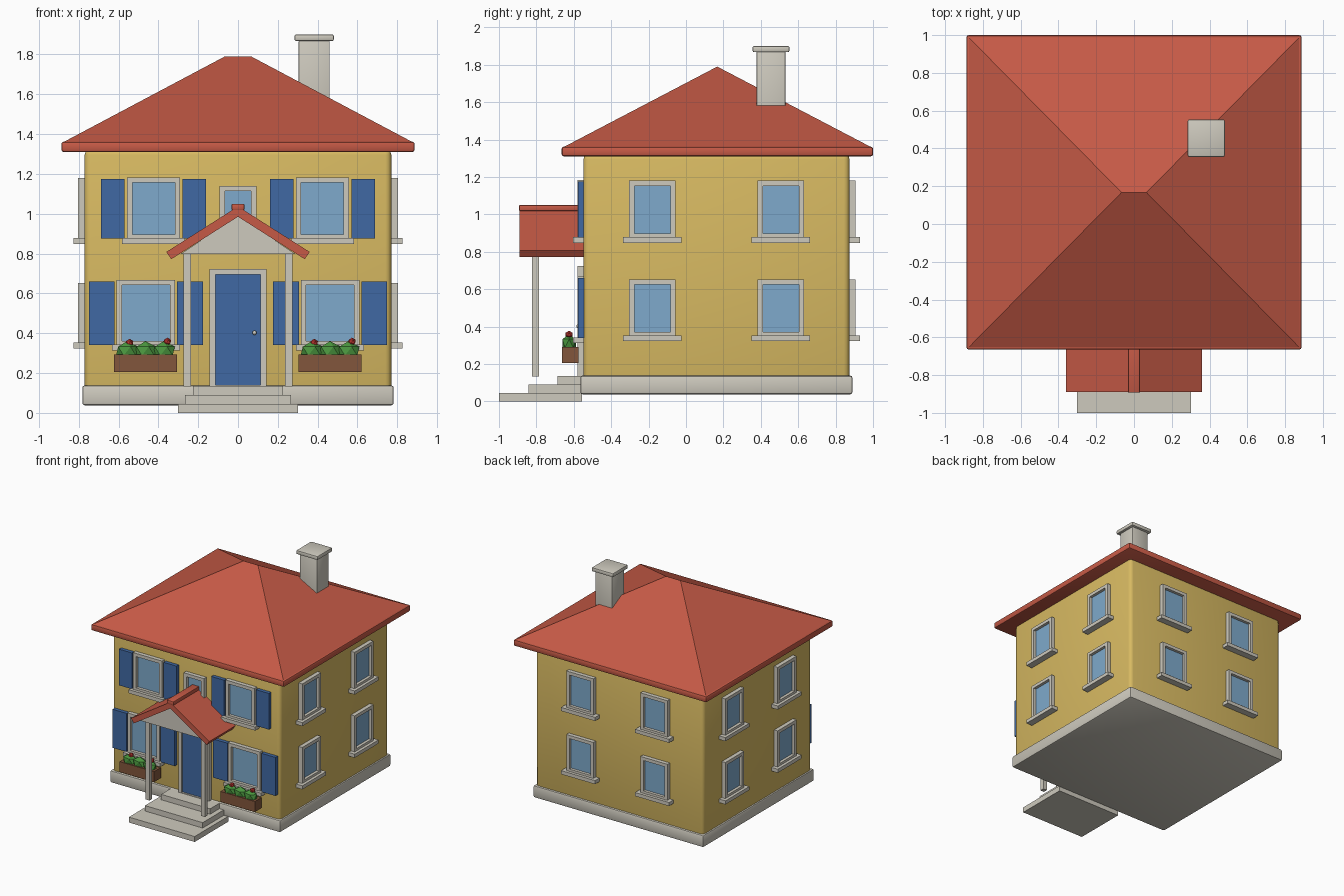
import bpy, bmesh, math
from mathutils import Matrix, Vector

if "Cube" in bpy.data.objects:
    bpy.data.objects.remove(bpy.data.objects["Cube"])


def lin(c):
    c /= 255
    return c / 12.92 if c <= 0.04045 else ((c + 0.055) / 1.055) ** 2.4


def material(name, r, g, b):
    m = bpy.data.materials.new(name)
    m.diffuse_color = (lin(r), lin(g), lin(b), 1)
    m.use_nodes = True
    m.node_tree.nodes["Principled BSDF"].inputs["Base Color"].default_value = m.diffuse_color
    return m


YELLOW = material("wall_yellow", 216, 186, 98)
RED = material("roof_red", 198, 90, 70)
STONE = material("pale_stone", 206, 202, 190)
GLASS = material("glass_blue", 126, 170, 204)
BLUE = material("paint_blue", 64, 105, 164)
BROWN = material("box_brown", 130, 86, 60)
GREEN = material("leaf_green", 74, 150, 62)
FLOWER = material("flower_red", 192, 54, 48)


def finish(name, bm, mat, smooth=False):
    bmesh.ops.recalc_face_normals(bm, faces=bm.faces[:])
    me = bpy.data.meshes.new(name)
    bm.to_mesh(me)
    bm.free()
    me.materials.append(mat)
    ob = bpy.data.objects.new(name, me)
    bpy.context.collection.objects.link(ob)
    if smooth:
        bpy.ops.object.select_all(action='DESELECT')
        ob.select_set(True)
        bpy.context.view_layer.objects.active = ob
        bpy.ops.object.shade_smooth_by_angle(angle=math.radians(40))
    return ob


def boxes(name, mat, *bounds, bevel=0, segs=2):
    """One object from boxes given as (x0, x1, y0, y1, z0, z1)."""
    bm = bmesh.new()
    for x0, x1, y0, y1, z0, z1 in bounds:
        centre = Vector((x0 + x1, y0 + y1, z0 + z1)) / 2
        size = (abs(x1 - x0), abs(y1 - y0), abs(z1 - z0), 1)
        bmesh.ops.create_cube(bm, size=1, matrix=Matrix.Translation(centre) @ Matrix.Diagonal(size))
    if bevel:
        bmesh.ops.bevel(bm, geom=bm.edges[:], offset=bevel, segments=segs, profile=0.5, affect='EDGES')
    return finish(name, bm, mat, bool(bevel))


def prism(name, mat, profile, y0, y1):
    """Extrude an (x, z) profile along y."""
    bm = bmesh.new()
    face = bm.faces.new([bm.verts.new((x, y0, z)) for x, z in profile])
    new = bmesh.ops.extrude_face_region(bm, geom=[face])["geom"]
    bmesh.ops.translate(bm, vec=(0, y1 - y0, 0), verts=[v for v in new if isinstance(v, bmesh.types.BMVert)])
    return finish(name, bm, mat)


# Wall planes
WX, YF, YB = 0.77, -0.548, 0.874


def on_wall(side, u0, u1, d0, d1, z0, z1):
    """Box on a wall: u along it, d outward from it."""
    if side == "front":
        return (u0, u1, YF - d1, YF - d0, z0, z1)
    if side == "back":
        return (u0, u1, YB + d0, YB + d1, z0, z1)
    s = 1 if side == "right" else -1
    return (s * (WX + d0), s * (WX + d1), u0, u1, z0, z1)


def frame(name, side, u0, u1, z0, z1, t):
    boxes(name, STONE,
          on_wall(side, u0, u0 + t, -0.01, 0.033, z0, z1),
          on_wall(side, u1 - t, u1, -0.01, 0.033, z0, z1),
          on_wall(side, u0 + t, u1 - t, -0.01, 0.033, z1 - t, z1),
          on_wall(side, u0 + t, u1 - t, -0.01, 0.033, z0, z0 + t))


def window(name, side, c, w, z0, z1, sill=0.033):
    h, t = w / 2, 0.027
    frame(name + "_frame", side, c - h, c + h, z0, z1, t)
    boxes(name + "_glass", GLASS, on_wall(side, c - h + t, c + h - t, 0, 0.009, z0 + t, z1 - t))
    if sill:
        boxes(name + "_sill", STONE, on_wall(side, c - h - sill, c + h + sill, -0.01, 0.057, z0 - 0.022, z0 + 0.008))


# House body and plinth
boxes("walls", YELLOW, (-WX, WX, YF, YB, 0.042, 1.325), bevel=0.03, segs=3)
boxes("plinth", STONE, (-0.782, 0.782, -0.565, 0.89, 0.038, 0.138), bevel=0.012)

# Hipped roof with eave slab
boxes("eave_slab", RED, (-0.887, 0.887, -0.665, 1.0, 1.31, 1.362), bevel=0.012)
bm = bmesh.new()
low = [bm.verts.new((x, y, 1.358)) for x, y in ((-.88, -.658), (.88, -.658), (.88, .993), (-.88, .993))]
ridge = [bm.verts.new((x, 0.167, 1.79)) for x in (-0.066, 0.066)]
for f in ((low[0], low[1], ridge[1], ridge[0]), (low[2], low[3], ridge[0], ridge[1]),
          (low[1], low[2], ridge[1]), (low[3], low[0], ridge[0]), low):
    bm.faces.new(f)
finish("hip_roof", bm, RED)

# Chimney
boxes("chimney", STONE, (0.305, 0.46, 0.377, 0.532, 1.4, 1.87), bevel=0.005)
boxes("chimney_cap", STONE, (0.284, 0.481, 0.356, 0.553, 1.867, 1.9), bevel=0.008)

# Front windows with shutters
for s, tag in ((-1, "left"), (1, "right")):
    for level, c, w, z0, z1, a, b in (("upper", 0.424, 0.267, 0.87, 1.183, 0.16, 0.278),
                                      ("lower", 0.4625, 0.294, 0.335, 0.668, 0.177, 0.306)):
        name = f"front_{level}_{tag}"
        window(name, "front", s * c, w, z0, z1, sill=0.024)
        for k, (u0, u1) in enumerate(((a, b), (2 * c - b, 2 * c - a))):
            boxes(f"{name}_shutter_{k + 1}", BLUE,
                  on_wall("front", min(s * u0, s * u1), max(s * u0, s * u1), -0.01, 0.03, z0 + 0.005, z1 - 0.008))
window("front_middle", "front", 0, 0.186, 0.88, 1.14, sill=0)

# Side and back windows
for side, centres in (("right", (-0.18, 0.507)), ("left", (-0.18, 0.507)), ("back", (-0.34, 0.34))):
    for k, c in enumerate(centres):
        for level, z0, z1 in (("upper", 0.87, 1.18), ("lower", 0.345, 0.652)):
            window(f"{side}_{level}_window_{k + 1}", side, c, 0.247, z0, z1)

# Door
frame("door_frame", "front", -0.142, 0.142, 0.11, 0.723, 0.029)
boxes("door", BLUE, on_wall("front", -0.113, 0.113, 0, 0.018, 0.135, 0.694))
bm = bmesh.new()
bmesh.ops.create_uvsphere(bm, u_segments=10, v_segments=6, radius=0.011,
                          matrix=Matrix.Translation((0.083, YF - 0.027, 0.402)))
finish("door_knob", bm, STONE, True)

# Steps
for k, (x, y) in enumerate(((0.302, -1.0), (0.265, -0.842), (0.225, -0.687))):
    boxes(f"step_{k + 1}", STONE, (-x, x, y, -0.555, k * 0.045, (k + 1) * 0.045))

# Porch: columns, gable and pitched roof
for s, tag in ((-1, "left"), (1, "right")):
    boxes(f"porch_column_{tag}", STONE, (s * 0.255 - 0.018, s * 0.255 + 0.018, -0.823, -0.787, 0.132, 0.80))
    prism(f"porch_roof_{tag}", RED,
          [(0, 1.037), (s * 0.36, 0.808), (s * 0.335, 0.772), (0, 0.985)], -0.89, -0.54)
prism("porch_gable", STONE, [(-0.29, 0.797), (0.29, 0.797), (0, 0.99)], -0.865, -0.54)
boxes("porch_ridge_cap", RED, (-0.032, 0.032, -0.893, -0.54, 1.018, 1.05), bevel=0.006)

# Flower boxes with low-poly leaves and flowers
for cx, tag in ((-0.465, "left"), (0.462, "right")):
    boxes(f"flower_box_{tag}", BROWN, (cx - 0.158, cx + 0.158, -0.664, -0.575, 0.205, 0.292))
    for name, mat, spots, size in (
            ("leaves", GREEN, ((-0.092, 0.31), (0, 0.31), (0.092, 0.31)), (0.062, 0.042, 0.05)),
            ("flowers", FLOWER, ((-0.08, 0.352), (0.11, 0.358)), (0.022, 0.022, 0.02))):
        bm = bmesh.new()
        for dx, z in spots:
            bmesh.ops.create_icosphere(bm, subdivisions=1, radius=1, matrix=Matrix.Translation(
                (cx + dx, -0.625, z)) @ Matrix.Diagonal((*size, 1)))
        finish(f"{name}_{tag}", bm, mat)
